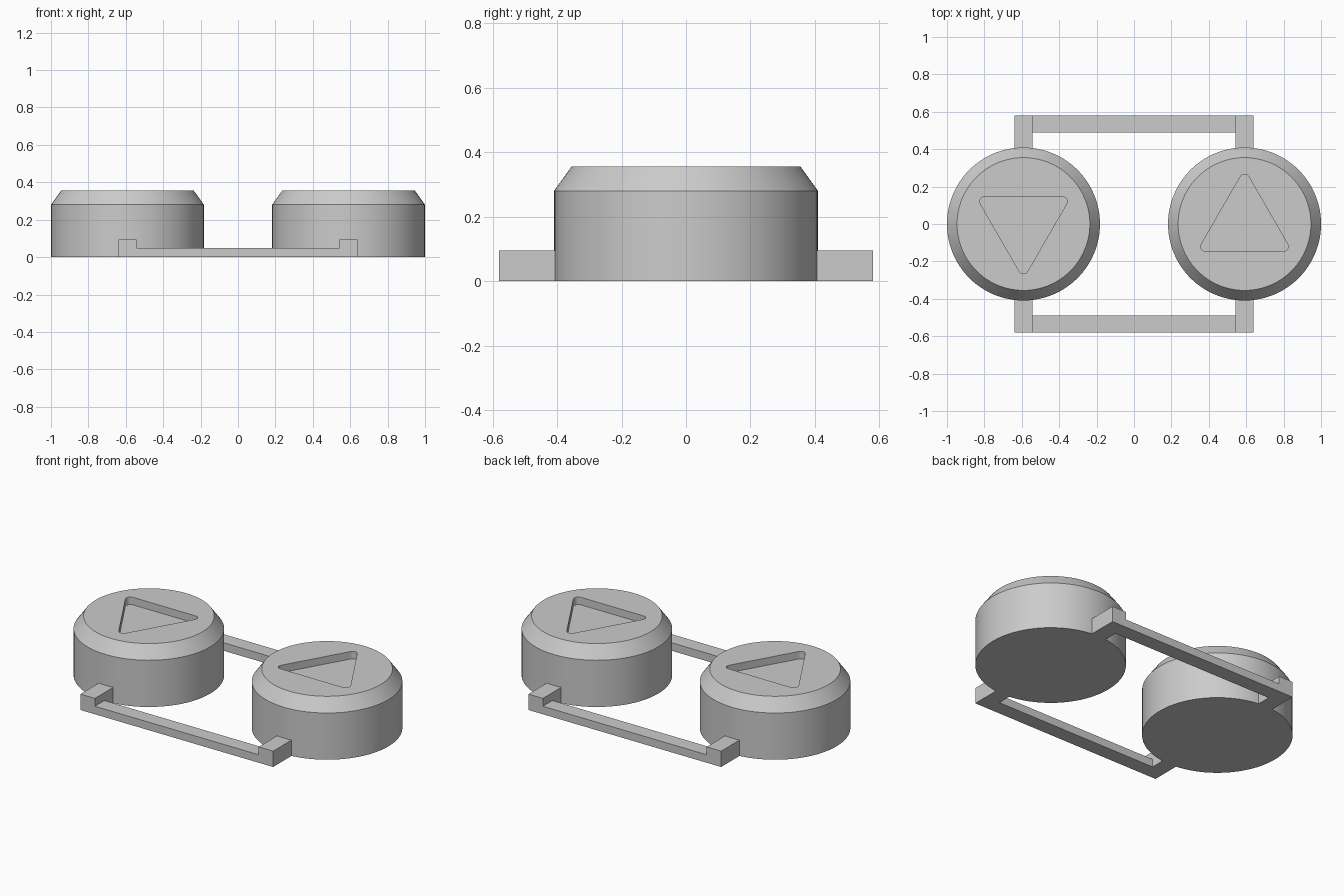
import bpy, bmesh
from math import sin, cos, pi, radians

if "Cube" in bpy.data.objects:
    bpy.data.objects.remove(bpy.data.objects["Cube"], do_unlink=True)

CENTRE_X = 0.591
HEIGHT = 0.355

grey = bpy.data.materials.new("light_grey")
grey.use_nodes = True
colour = (0.6, 0.6, 0.6, 1)
grey.diffuse_color = colour
grey.node_tree.nodes["Principled BSDF"].inputs["Base Color"].default_value = colour


def loft(name, rings):
    """Solid from stacked outlines of equal point count, capped at both ends."""
    bm = bmesh.new()
    loops = [[bm.verts.new(p) for p in ring] for ring in rings]
    n = len(loops[0])
    for low, high in zip(loops, loops[1:]):
        for i in range(n):
            j = (i + 1) % n
            bm.faces.new((low[i], low[j], high[j], high[i]))
    bm.faces.new(loops[0][::-1])
    bm.faces.new(loops[-1])
    mesh = bpy.data.meshes.new(name)
    bm.to_mesh(mesh)
    bm.free()
    mesh.materials.append(grey)
    obj = bpy.data.objects.new(name, mesh)
    bpy.context.collection.objects.link(obj)
    return obj


def circle(radius, z, n=96):
    return [(radius * cos(2 * pi * i / n), radius * sin(2 * pi * i / n), z)
            for i in range(n)]


def rounded_triangle(z, reach=0.24, r=0.026, steps=8):
    points = []
    for corner in range(3):
        mid = pi / 2 + corner * 2 * pi / 3
        for s in range(steps + 1):
            a = mid + (s / steps - 0.5) * 2 * pi / 3
            points.append((reach * cos(mid) + r * cos(a),
                           reach * sin(mid) + r * sin(a), z))
    return points


def box(name, x0, x1, y0, y1, z1):
    return loft(name, [[(x0, y0, z), (x1, y0, z), (x1, y1, z), (x0, y1, z)]
                       for z in (0, z1)])


# Chamfered round buttons with a sunken triangle, one up and one down
for side, x, turn in (("left", CENTRE_X, 0), ("right", -CENTRE_X, pi)):
    button = loft(side + "_button",
                  [circle(0.409, 0), circle(0.409, 0.28), circle(0.355, HEIGHT)])
    cutter = loft("triangle_cutter",
                  [rounded_triangle(HEIGHT - 0.045), rounded_triangle(HEIGHT + 0.1)])
    cutter.hide_render = True
    recess = button.modifiers.new("triangle_recess", 'BOOLEAN')
    recess.operation = 'DIFFERENCE'
    recess.solver = 'EXACT'
    recess.object = cutter
    bpy.ops.object.select_all(action='DESELECT')
    bpy.context.view_layer.objects.active = button
    button.select_set(True)
    bpy.ops.object.modifier_apply(modifier=recess.name)
    bpy.data.objects.remove(cutter, do_unlink=True)
    bpy.ops.object.shade_smooth_by_angle(angle=radians(25))
    button.location.x = x
    button.rotation_euler.z = turn

# Connecting frame: a low bar and two taller end blocks, front and back
for end, s in (("front", -1), ("back", 1)):
    y0, y1 = sorted((s * 0.49, s * 0.58))
    box(end + "_bar", -0.543, 0.543, y0, y1, 0.048)
    y0, y1 = sorted((s * 0.4, s * 0.58))
    for side, x in (("left", CENTRE_X), ("right", -CENTRE_X)):
        box(f"{end}_{side}_block", x - 0.048, x + 0.048, y0, y1, 0.095)
